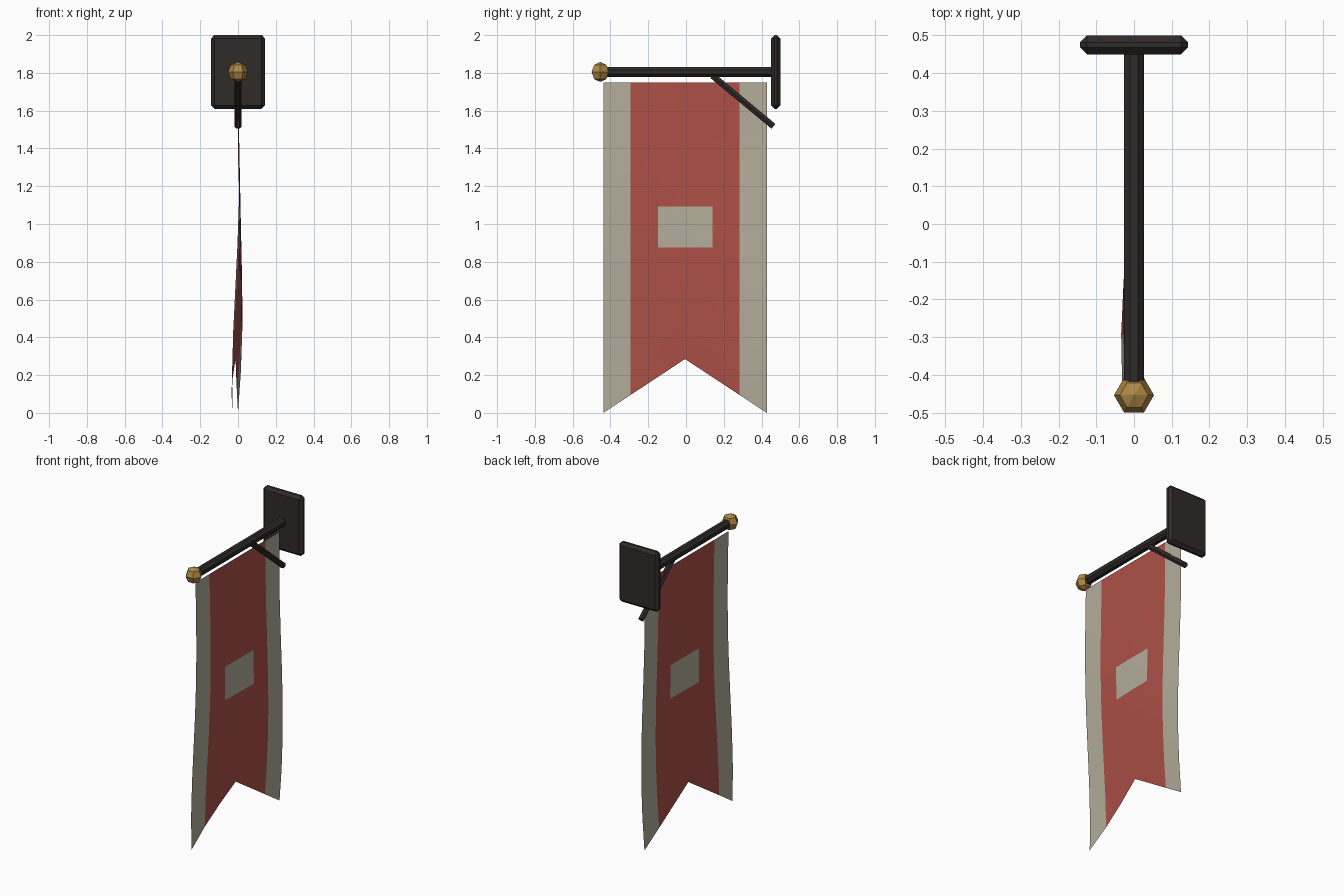
import bpy, bmesh, math
from mathutils import Vector

if "Cube" in bpy.data.objects:
    bpy.data.objects.remove(bpy.data.objects["Cube"])


def material(name, color):
    m = bpy.data.materials.new(name)
    m.diffuse_color = (*color, 1)
    m.use_nodes = True
    m.node_tree.nodes["Principled BSDF"].inputs["Base Color"].default_value = m.diffuse_color
    return m


IRON = material("iron", (0.03, 0.024, 0.022))
GOLD = material("brass", (0.42, 0.25, 0.06))
RED = material("red_cloth", (0.42, 0.08, 0.062))
CREAM = material("cream_cloth", (0.46, 0.42, 0.33))


def add_object(name, bm, *mats):
    bmesh.ops.recalc_face_normals(bm, faces=bm.faces)
    me = bpy.data.meshes.new(name)
    bm.to_mesh(me)
    bm.free()
    for m in mats:
        me.materials.append(m)
    ob = bpy.data.objects.new(name, me)
    bpy.context.collection.objects.link(ob)
    return ob


def rod(name, start, end, radius, sides, mat):
    """Capped prism between two points, with flats facing up and down."""
    a, b = Vector(start), Vector(end)
    axis = (b - a).normalized()
    side = Vector((1, 0, 0))
    up = side.cross(axis)
    bm = bmesh.new()
    rings = []
    for p in (a, b):
        ring = []
        for i in range(sides):
            t = math.tau * (i + 0.5) / sides + (0 if sides % 4 == 0 else math.pi / sides)
            ring.append(bm.verts.new(p + radius * (side * math.cos(t) + up * math.sin(t))))
        rings.append(ring)
        bm.faces.new(ring)
    for i in range(sides):
        j = (i + 1) % sides
        bm.faces.new((rings[0][i], rings[0][j], rings[1][j], rings[1][i]))
    add_object(name, bm, mat)


# Wall plate with chamfered edges
bm = bmesh.new()
bmesh.ops.create_cube(bm, size=1)
bmesh.ops.scale(bm, vec=(0.286, 0.05, 0.39), verts=bm.verts)
bmesh.ops.translate(bm, vec=(0, 0.475, 1.805), verts=bm.verts)
bmesh.ops.bevel(bm, geom=bm.edges[:], offset=0.018, segments=1, affect='EDGES')
add_object("wall_plate", bm, IRON)

# Pole and diagonal brace
rod("pole", (0, 0.46, 1.805), (0, -0.44, 1.805), 0.029, 8, IRON)
rod("brace", (0, 0.14, 1.785), (0, 0.463, 1.517), 0.019, 6, IRON)

# Faceted ball at the pole tip: six sides, corners on the x axis
bm = bmesh.new()
R, N = 0.053, 6
centre = Vector((0, -0.454, 1.805))
rings = []
for lat in (-45, 0, 45):
    r, z = R * math.cos(math.radians(lat)), R * math.sin(math.radians(lat))
    rings.append([bm.verts.new(centre + Vector((r * math.cos(math.tau * i / N),
                                                r * math.sin(math.tau * i / N), z)))
                  for i in range(N)])
bottom = bm.verts.new(centre - Vector((0, 0, R)))
top = bm.verts.new(centre + Vector((0, 0, R)))
for i in range(N):
    j = (i + 1) % N
    bm.faces.new((bottom, rings[0][j], rings[0][i]))
    bm.faces.new((top, rings[2][i], rings[2][j]))
    for lo, hi in zip(rings, rings[1:]):
        bm.faces.new((lo[i], lo[j], hi[j], hi[i]))
add_object("pole_finial", bm, GOLD)

# Cloth: rippled single sheet, swallowtail hem, cream borders and centre block
COLS, ROWS, H = 6, 8, 1.75
bm = bmesh.new()
grid = []
for r in range(ROWS + 1):
    line = []
    for c in range(COLS + 1):
        u = c / COLS
        hem = 0.285 * (1 - abs(2 * u - 1))
        z = H * (1 - r / ROWS)
        if r > 4:  # lower rows squeeze toward the notched hem
            z = H / 2 + (hem - H / 2) * (r - 4) / 4
        v = 1 - z / H
        x = 0.036 * v * math.sin(4 * v + 1.34 - 2.2 * u)
        line.append(bm.verts.new((x, -0.4375 + 0.865 * u, z)))
    grid.append(line)
for r in range(ROWS):
    for c in range(COLS):
        f = bm.faces.new((grid[r][c], grid[r + 1][c], grid[r + 1][c + 1], grid[r][c + 1]))
        f.smooth = True
        f.material_index = int(c in (0, COLS - 1) or (r == 3 and c in (2, 3)))
add_object("banner_cloth", bm, RED, CREAM)
